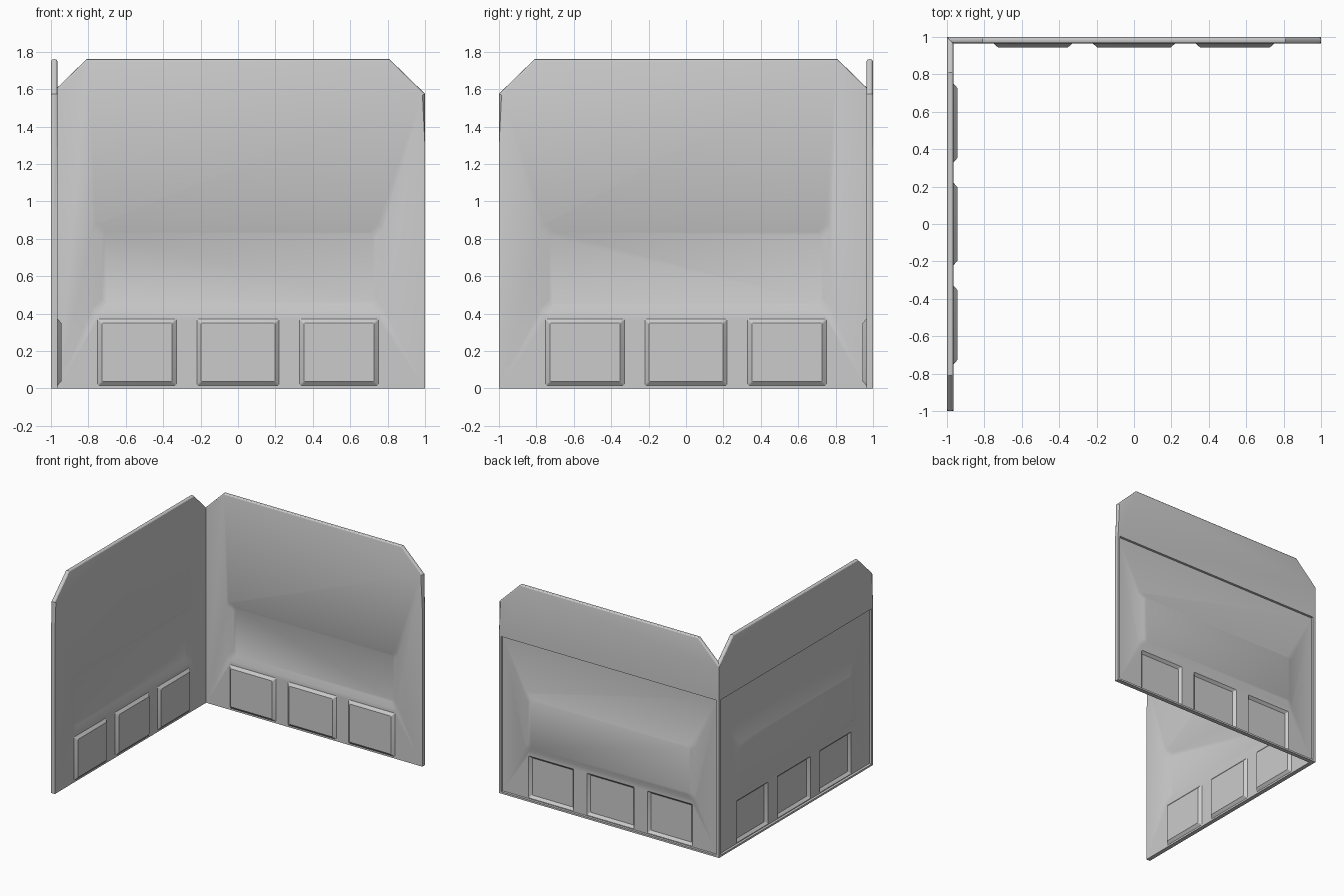
import bpy, bmesh, math
from mathutils import Matrix

if "Cube" in bpy.data.objects:
    bpy.data.objects.remove(bpy.data.objects["Cube"])

T = 0.965          # inner face of the wall; outer face is y = 1
H, STEP = 1.76, 1.29


def mesh_object(name, bm):
    bmesh.ops.recalc_face_normals(bm, faces=bm.faces[:])
    me = bpy.data.meshes.new(name)
    bm.to_mesh(me)
    bm.free()
    ob = bpy.data.objects.new(name, me)
    bpy.context.collection.objects.link(ob)
    return ob


def rounded_rect(x0, x1, z0, z1, r, seg=4):
    pts = []
    for cx, cz, a in ((x1 - r, z1 - r, 0), (x0 + r, z1 - r, 90),
                      (x0 + r, z0 + r, 180), (x1 - r, z0 + r, 270)):
        for i in range(seg + 1):
            t = math.radians(a + 90 * i / seg)
            pts.append((cx + r * math.cos(t), cz + r * math.sin(t)))
    return pts


def frustum(name, rect, rings, r):
    """Solid lofted through (y, inset) rings of a rounded rectangle."""
    x0, x1, z0, z1 = rect
    bm = bmesh.new()
    loops = []
    for y, i in rings:
        pts = rounded_rect(x0 + i, x1 - i, z0 + i, z1 - i, r)
        loops.append([bm.verts.new((x, y, z)) for x, z in pts])
    n = len(loops[0])
    for a, b in zip(loops, loops[1:]):
        for k in range(n):
            bm.faces.new((a[k], a[(k + 1) % n], b[(k + 1) % n], b[k]))
    bm.faces.new(loops[0])
    bm.faces.new(loops[-1])
    return mesh_object(name, bm)


def combine(target, tool, op):
    m = target.modifiers.new(op, 'BOOLEAN')
    m.operation, m.solver, m.object = op, 'EXACT', tool
    bpy.context.view_layer.objects.active = target
    bpy.ops.object.modifier_apply(modifier=m.name)
    bpy.data.objects.remove(tool, do_unlink=True)


# wall slab with clipped top corners and a mitred corner end
outline = [(-1, 0), (1, 0), (1, STEP), (1, 1.575), (0.81, H), (-0.81, H), (-1, 1.575)]
bm = bmesh.new()
back = [bm.verts.new((x, 1, z)) for x, z in outline]
front = []
for x, z in outline:
    d = 1 - T if x == -1 else 0
    front.append(bm.verts.new((x + d, T, z + (d * 0.974 if z > 1 else 0))))
n = len(outline)
bm.faces.new(back)
bm.faces.new(front)
for k in range(n):
    bm.faces.new((back[k], back[(k + 1) % n], front[(k + 1) % n], front[k]))
# rounded upper rim
rim = [bm.edges.get((loop[k], loop[k + 1])) for loop in (back, front) for k in range(2, 6)]
bmesh.ops.bevel(bm, geom=rim, offset=0.014, segments=3, profile=0.5, affect='EDGES')
wall = mesh_object("back_wall", bm)

# shallow pocket on the outer side
combine(wall, frustum("pocket", (-0.975, 0.98, 0.015, STEP), [(0.98, 0), (1.05, 0)], 0.002), 'DIFFERENCE')

# pressed panel: bulge outside, recess inside
panel = (-0.775, 0.775, 0.405, 0.88)
combine(wall, frustum("bulge", panel, [(0.972, 0), (0.98, 0), (0.998, 0.04)], 0.03), 'UNION')
combine(wall, frustum("recess", panel, [(0.9, 0), (T, 0), (0.985, 0.045)], 0.03), 'DIFFERENCE')

# three pressed plates along the bottom: raised inside, hollow outside
for x0, x1 in ((-0.75, -0.33), (-0.22, 0.22), (0.33, 0.75)):
    rect = (x0, x1, 0.015, 0.372)
    combine(wall, frustum("plate", rect, [(0.974, 0), (T, 0), (0.945, 0.022)], 0.008), 'UNION')
    combine(wall, frustum("hollow", rect, [(0.99, 0.006), (0.98, 0.006), (0.96, 0.026)], 0.008), 'DIFFERENCE')

# side wall is the back wall mirrored across the corner diagonal
side = wall.copy()
side.data = wall.data.copy()
side.name = "side_wall"
bpy.context.collection.objects.link(side)
side.data.transform(Matrix(((0, -1, 0, 0), (-1, 0, 0, 0), (0, 0, 1, 0), (0, 0, 0, 1))))
side.data.flip_normals()

for ob in (wall, side):
    bpy.ops.object.select_all(action='DESELECT')
    ob.select_set(True)
    bpy.context.view_layer.objects.active = ob
    bpy.ops.object.shade_smooth_by_angle(angle=math.radians(28))
